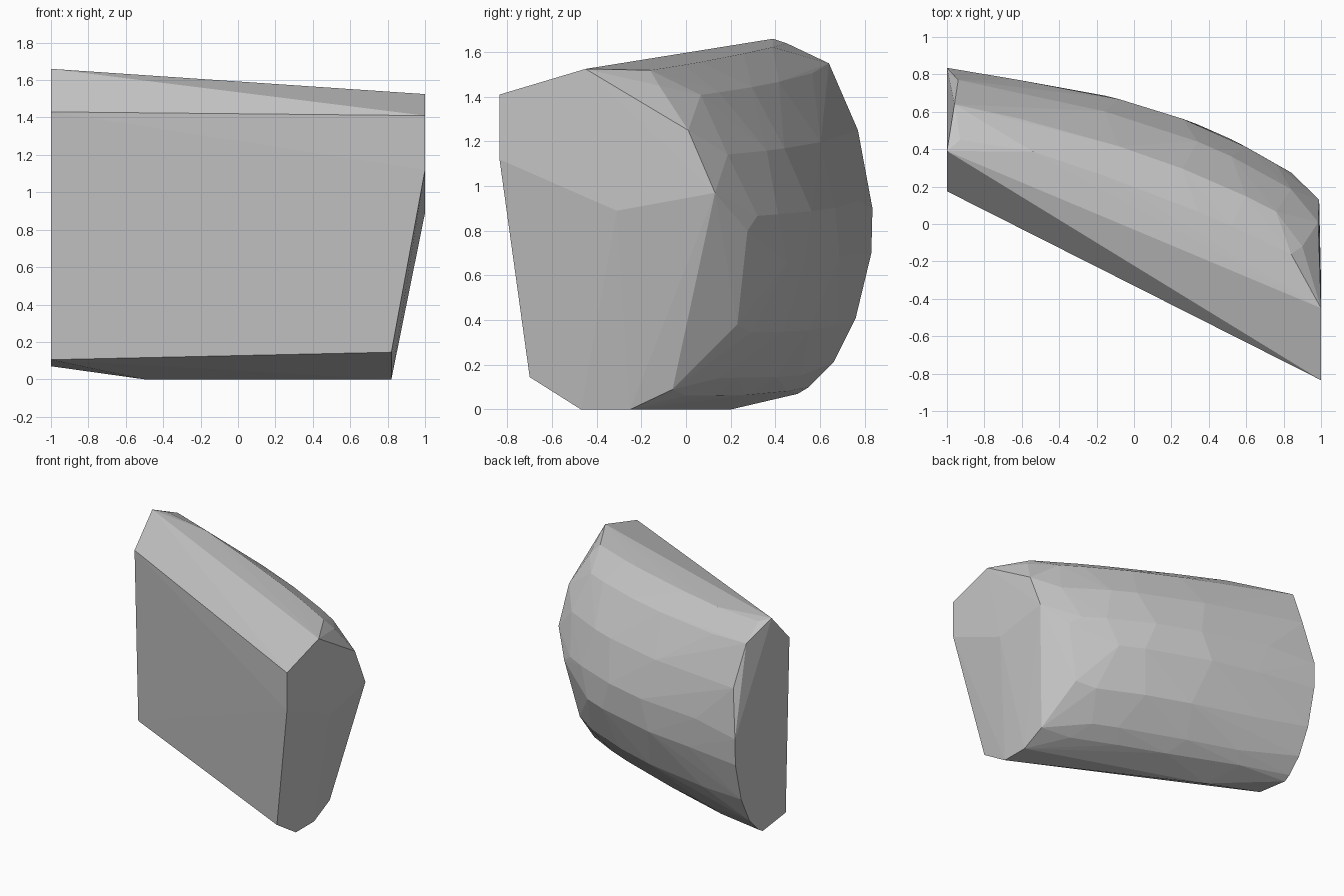
import bpy, bmesh

cube = bpy.data.objects.get("Cube")
if cube:
    bpy.data.objects.remove(cube)


def interp(table, t):
    for (a, va), (b, vb) in zip(table, table[1:]):
        if t <= b:
            return va + (vb - va) * (t - a) / (b - a)
    return table[-1][1]


# Plan curve of the bulging back, and the lines of its top and bottom rims
back_curve = [(-1, .84), (-.12, .68), (.3, .55), (.55, .44), (.83, .28), (1, .13)]
top_line = [(-1, .39), (1, -.45)]
top_height = [(-1, 1.66), (-.65, 1.655), (1, 1.53)]
bottom_line = [(-1, .5), (-.5, .28), (.82, -.25)]
bottom_height = [(-1, .07), (-.5, 0), (.82, 0)]

# Flat split front with its chamfers
points = [(-1, .175, 1.43), (1, -.835, 1.41), (1, -.835, 1.12), (.82, -.70, .145),
          (-1, .22, .105), (.82, -.47, 0), (-.5, .2, 0)]
# Slanted end
points += [(1, -.45, 1.525), (.9, -.12, 1.45), (.985, .01, 1.25), (.99, .13, .97),
           (1, -.31, .89), (.82, -.06, .09), (.82, -.25, 0)]
# Facet corners beside the slanted end
points += [(.84, .275, .8), (.74, .23, .38)]
# Broad end
points += [(-1, .39, 1.66), (-.93, .45, 1.64), (-.96, .64, 1.55), (-.94, .77, 1.25),
           (-1, .835, .9), (-1, .83, .7), (-1, .76, .41), (-1, .66, .21),
           (-1, .55, .1), (-1, .5, .07)]

# Rounded back: arcs between the rims, staggered so the facets look broken
upper = [(.985, .34), (.91, .62), (.74, .87), (.56, 1)]
lower = [(.42, 1), (.22, .79), (.09, .48), (.04, .28)]
for i, station in enumerate([-.58, -.12, .3, .56, .8]):
    for rim, arc in ((top_line, upper), (bottom_line, lower)):
        if rim is bottom_line and station > .7:
            continue
        for j, (h, out) in enumerate(arc):
            x = station + .04 * (-1) ** (i + j)
            z0, z1 = interp(bottom_height, x), interp(top_height, x)
            y_rim = interp(rim, x)
            y = y_rim + (interp(back_curve, x) - y_rim) * out
            points.append((x, y, z0 + (z1 - z0) * h))

bm = bmesh.new()
for p in points:
    bm.verts.new(p)
hull = bmesh.ops.convex_hull(bm, input=bm.verts)
loose = {g for g in hull["geom_interior"] + hull["geom_unused"]
         if isinstance(g, bmesh.types.BMVert)}
bmesh.ops.delete(bm, geom=list(loose), context="VERTS")
bmesh.ops.recalc_face_normals(bm, faces=bm.faces)

mesh = bpy.data.meshes.new("rock")
bm.to_mesh(mesh)
bm.free()
rock = bpy.data.objects.new("rock", mesh)
bpy.context.collection.objects.link(rock)

# Stone grey
colour = (.56, .56, .56, 1)
stone = bpy.data.materials.new("stone_grey")
stone.use_nodes = True
stone.diffuse_color = colour
stone.node_tree.nodes["Principled BSDF"].inputs["Base Color"].default_value = colour
mesh.materials.append(stone)
